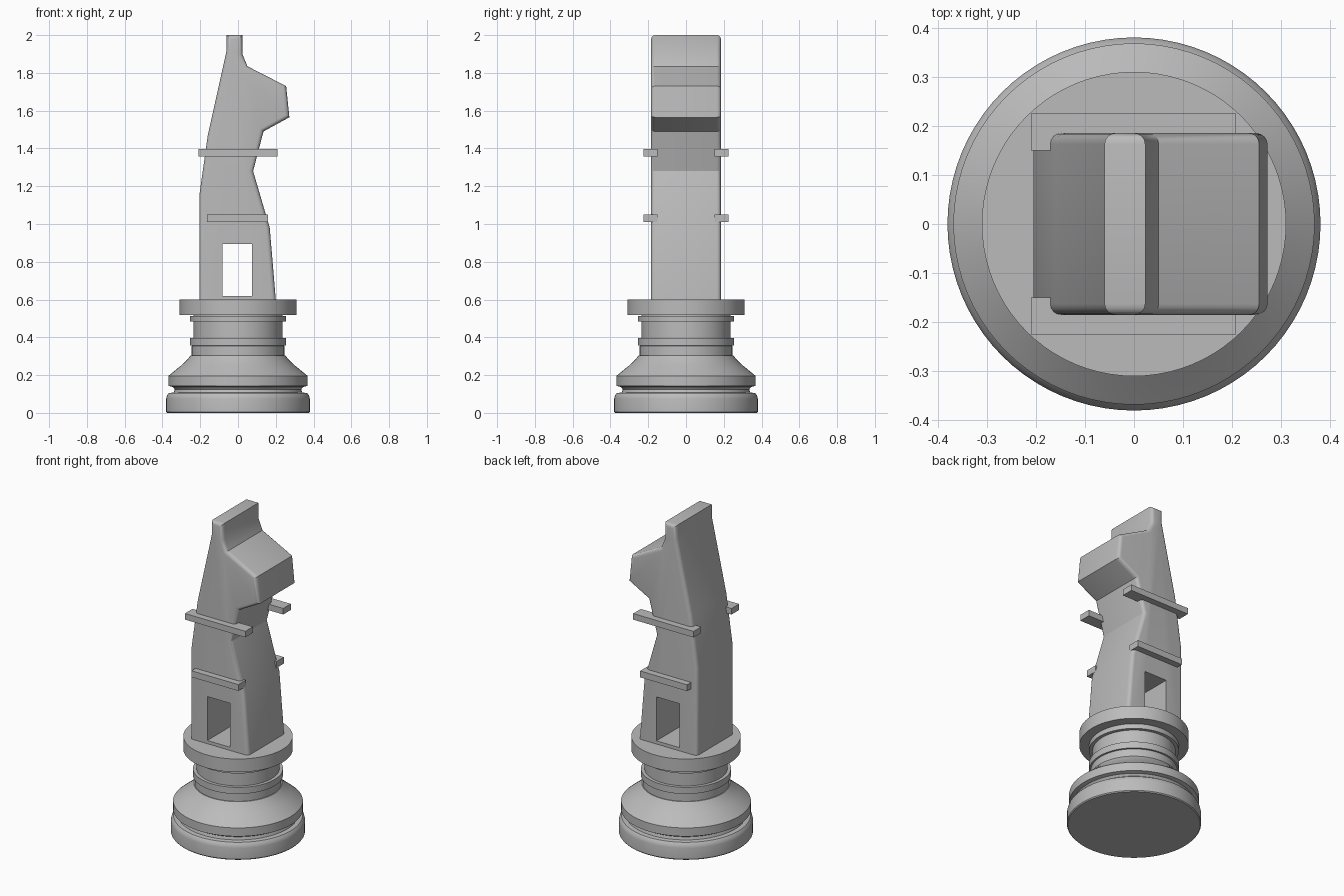
import bpy, bmesh, math

cube = bpy.data.objects.get("Cube")
if cube:
    bpy.data.objects.remove(cube, do_unlink=True)

grey = bpy.data.materials.new("plain_grey")
grey.use_nodes = True
grey.diffuse_color = (0.5, 0.5, 0.5, 1)
grey.node_tree.nodes["Principled BSDF"].inputs["Base Color"].default_value = (0.5, 0.5, 0.5, 1)


def make(name, bm, angle=None):
    bmesh.ops.recalc_face_normals(bm, faces=bm.faces)
    mesh = bpy.data.meshes.new(name)
    bm.to_mesh(mesh)
    bm.free()
    mesh.materials.append(grey)
    ob = bpy.data.objects.new(name, mesh)
    bpy.context.collection.objects.link(ob)
    if angle:
        smooth(ob, angle)
    return ob


def smooth(ob, angle):
    bpy.ops.object.select_all(action='DESELECT')
    ob.select_set(True)
    bpy.context.view_layer.objects.active = ob
    bpy.ops.object.shade_smooth_by_angle(angle=math.radians(angle))


def box(name, x0, x1, y0, y1, z0, z1):
    bm = bmesh.new()
    bmesh.ops.create_cube(bm, size=1)
    for v in bm.verts:
        v.co.x = x0 if v.co.x < 0 else x1
        v.co.y = y0 if v.co.y < 0 else y1
        v.co.z = z0 if v.co.z < 0 else z1
    return make(name, bm)


def lathe(name, profile, steps=80):
    bm = bmesh.new()
    pts = [(0, profile[0][1])] + profile + [(0, profile[-1][1])]
    vs = [bm.verts.new((r, 0, z)) for r, z in pts]
    es = [bm.edges.new(p) for p in zip(vs, vs[1:])]
    bmesh.ops.spin(bm, geom=vs + es, cent=(0, 0, 0), axis=(0, 0, 1),
                   angle=math.tau, steps=steps)
    bmesh.ops.remove_doubles(bm, verts=bm.verts, dist=0.0005)
    return make(name, bm, 25)


# Turned base: foot, groove, flange and sloping shoulder
lathe("base", [(.375, 0), (.38, .006), (.38, .075), (.376, .092), (.366, .105),
               (.34, .108), (.335, .125), (.345, .137), (.368, .143),
               (.368, .196), (.36, .203), (.30, .252), (.27, .28), (.25, .305)])

# Neck with two raised rings, and the platform on top
lathe("neck", [(.245, .30), (.245, .355), (.235, .36), (.235, .517)])
lathe("lower_ring", [(.255, .356), (.255, .397)])
lathe("upper_ring", [(.255, .484), (.255, .514)])
lathe("platform", [(.31, .518), (.31, .6)])

# Body and head: side profile extruded across the depth, rims rounded
outline = [(-.205, .6), (-.205, 1.15), (-.16, 1.47), (-.06, 1.92), (-.06, 2),
           (.023, 2), (.023, 1.9), (.05, 1.835), (.255, 1.73), (.272, 1.565),
           (.135, 1.49), (.08, 1.28), (.168, .98), (.2, .6)]
half = .185
bm = bmesh.new()
front = bm.faces.new([bm.verts.new((x, -half, z)) for x, z in outline])
ext = bmesh.ops.extrude_face_region(bm, geom=[front], use_keep_orig=True)
for v in ext["geom"]:
    if isinstance(v, bmesh.types.BMVert):
        v.co.y = half
bmesh.ops.recalc_face_normals(bm, faces=bm.faces)
rims = [e for e in bm.edges
        if abs(e.verts[0].co.y - e.verts[1].co.y) < .01
        and max(v.co.z for v in e.verts) > .61]
bmesh.ops.bevel(bm, geom=rims, offset=.022, segments=4, profile=.5, affect='EDGES')
body = make("body", bm)

# Doorway cut straight through
cutter = box("doorway_cutter", -.083, .075, -.5, .5, .62, .895)
cutter.hide_render = True
cut = body.modifiers.new("doorway", 'BOOLEAN')
cut.object = cutter
cut.solver = 'EXACT'
bpy.context.view_layer.objects.active = body
bpy.ops.object.modifier_apply(modifier=cut.name)
bpy.data.objects.remove(cutter, do_unlink=True)
smooth(body, 24)

# Ledges on the front and back
for side, s in (("front", -1), ("back", 1)):
    y0, y1 = sorted((s * .15, s * .225))
    box(side + "_upper_ledge", -.21, .208, y0, y1, 1.358, 1.396)
    box(side + "_lower_ledge", -.165, .16, y0, y1, 1.01, 1.05)
